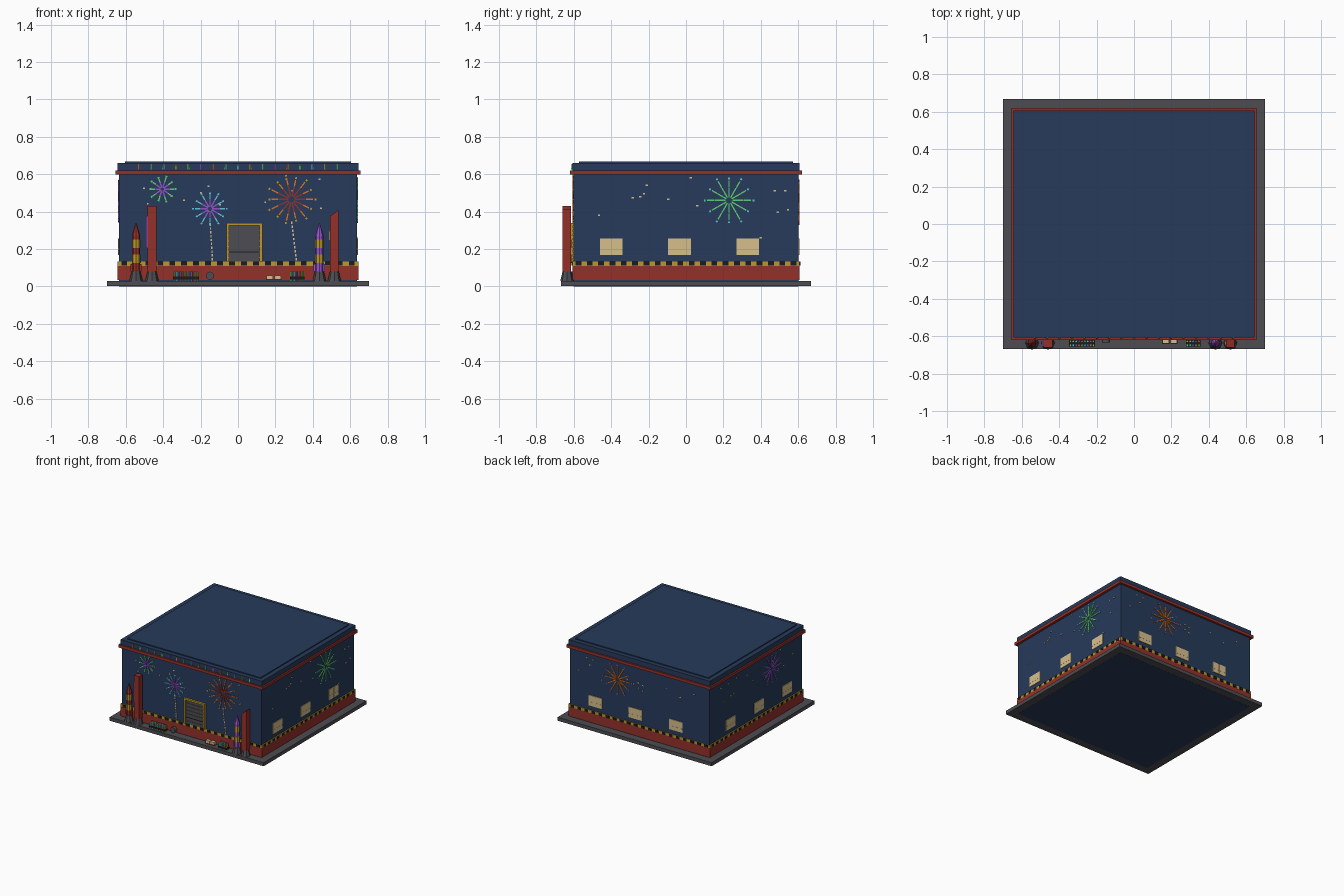
import bpy, bmesh, math, random
from mathutils import Matrix, Vector

if "Cube" in bpy.data.objects:
    bpy.data.objects.remove(bpy.data.objects["Cube"])
random.seed(4)

COLOURS = {
    "navy": (0.02, 0.043, 0.105), "red": (0.30, 0.03, 0.022), "grey": (0.075, 0.075, 0.085),
    "yellow": (0.50, 0.31, 0.025), "cream": (0.68, 0.52, 0.26), "black": (0.012, 0.012, 0.015),
    "orange": (0.75, 0.17, 0.015), "green": (0.12, 0.62, 0.18), "cyan": (0.12, 0.55, 0.72),
    "purple": (0.30, 0.09, 0.62)}
NAMES = list(COLOURS)
MATS = []
for name, rgb in COLOURS.items():
    m = bpy.data.materials.new(name)
    m.use_nodes = True
    m.diffuse_color = (*rgb, 1)
    m.node_tree.nodes["Principled BSDF"].inputs["Base Color"].default_value = (*rgb, 1)
    MATS.append(m)


class Part:
    """Collects coloured solids into one named object."""
    def __init__(self, name):
        self.name, self.bm = name, bmesh.new()

    def paint(self, verts, colour):
        for f in {f for v in verts for f in v.link_faces}:
            f.material_index = NAMES.index(colour)

    def box(self, size, centre, colour, frame=Matrix(), turn=0):
        mat = frame @ Matrix.Translation(centre) @ Matrix.Rotation(turn, 4, "Y") @ Matrix.Diagonal((*size, 1))
        verts = bmesh.ops.create_cube(self.bm, size=1, matrix=mat)["verts"]
        self.paint(verts, colour)
        return verts

    def cone(self, x, y, z0, z1, r0, r1, colour, sides=8):
        mat = Matrix.Translation((x, y, (z0 + z1) / 2))
        verts = bmesh.ops.create_cone(self.bm, cap_ends=True, segments=sides, radius1=r0,
                                      radius2=r1, depth=z1 - z0, matrix=mat)["verts"]
        self.paint(verts, colour)

    def done(self):
        bmesh.ops.recalc_face_normals(self.bm, faces=self.bm.faces)
        mesh = bpy.data.meshes.new(self.name)
        self.bm.to_mesh(mesh)
        self.bm.free()
        for m in MATS:
            mesh.materials.append(m)
        bpy.context.collection.objects.link(bpy.data.objects.new(self.name, mesh))


def single(name, half_x, half_y, z0, z1, colour):
    p = Part(name)
    p.box((2 * half_x, 2 * half_y, z1 - z0), (0, 0, (z0 + z1) / 2), colour)
    p.done()


def wall_frame(axis, normal, dist):
    """Local x runs along the wall, local y points outward, local z is up."""
    n, u = Vector(normal), Vector(axis)
    m = Matrix((u, n, (0, 0, 1))).transposed().to_4x4()
    m.translation = n * dist
    return m


WX, WY = 0.635, 0.602
WALLS = {"front": wall_frame((1, 0, 0), (0, -1, 0), WY), "back": wall_frame((1, 0, 0), (0, 1, 0), WY),
         "left": wall_frame((0, 1, 0), (1, 0, 0), WX), "right": wall_frame((0, 1, 0), (-1, 0, 0), WX)}

# Main building masses
single("ground_slab", 0.70, 0.667, 0.001, 0.03, "grey")
single("building_body", WX, WY, 0, 0.62, "navy")
single("red_plinth", 0.643, 0.607, 0.035, 0.11, "red")
single("hazard_band", 0.643, 0.607, 0.11, 0.133, "yellow")
single("red_cornice", 0.655, 0.619, 0.597, 0.62, "red")
single("parapet", 0.643, 0.607, 0.62, 0.66, "navy")
single("roof_panel", 0.605, 0.572, 0.66, 0.668, "navy")

# Black dashes along the hazard band
dashes = Part("hazard_dashes")
for side, frame in WALLS.items():
    for i in range(20):
        u = (i - 9.5) * (0.064 if side in ("front", "back") else 0.0605)
        dashes.box((0.031, 0.004, 0.021), (u, 0.007, 0.1215), "black", frame)
dashes.done()

# Lit windows with thin cross bars
windows = Part("windows")
for side in ("left", "right", "back"):
    for u in (-0.40, -0.035, 0.33):
        u += 0.07 * (side == "back")
        windows.box((0.122, 0.006, 0.086), (u, 0.002, 0.212), "cream", WALLS[side])
        windows.box((0.003, 0.008, 0.086), (u, 0.002, 0.212), "cream", WALLS[side])
        windows.box((0.122, 0.008, 0.003), (u, 0.002, 0.2), "cream", WALLS[side])
windows.done()

# Roller door
door = Part("roller_door")
F = WALLS["front"]
door.box((0.17, 0.008, 0.2), (0.034, 0.002, 0.232), "grey", F)
for i in range(6):
    door.box((0.166, 0.008, 0.004), (0.034, 0.005, 0.155 + i * 0.029), "black" if i == 1 else "grey", F)
for x in (-0.055, 0.123):
    door.box((0.014, 0.022, 0.205), (x, 0.006, 0.235), "yellow", F)
door.box((0.192, 0.022, 0.014), (0.034, 0.006, 0.333), "yellow", F)
door.done()


def firework(name, side, u, z, r, rays, inner, outer, tip):
    """Thin radial streaks, each with a coloured inner and outer half and a tip."""
    p = Part(name)
    for i in range(rays):
        a = 2 * math.pi * i / rays
        length = r * (1 if i % 2 == 0 else 0.9)
        for t, w, h, colour in ((0.36, 0.45, 0.007, inner), (0.75, 0.3, 0.007, outer),
                                (1, 0, 0.010, tip)):
            d = length * t
            size = (max(w * length, 0.010), 0.007, h)
            p.box(size, (u + d * math.cos(a), 0.002, z + d * math.sin(a)), colour, WALLS[side], -a)
    p.done()


firework("small_firework", "front", -0.405, 0.52, 0.07, 10, "purple", "green", "green")
firework("middle_firework", "front", -0.15, 0.415, 0.09, 12, "purple", "cyan", "cyan")
firework("large_firework", "front", 0.285, 0.465, 0.13, 14, "red", "orange", "yellow")
firework("left_wall_firework", "left", 0.23, 0.46, 0.13, 12, "green", "green", "cyan")
firework("right_wall_firework", "right", -0.2, 0.455, 0.12, 12, "purple", "purple", "purple")
firework("back_wall_firework", "back", 0.2, 0.45, 0.13, 12, "orange", "orange", "purple")

# Dotted trails and scattered sparks
sparks = Part("sparks")
for x0, x1, top in ((-0.148, -0.137, 0.33), (0.288, 0.312, 0.34)):
    for i in range(10):
        t = i / 9
        sparks.box((0.007, 0.006, 0.013), (x0 + (x1 - x0) * t, 0.002, top + (0.145 - top) * t), "cream", F)
SPOTS = ((-0.21, 0.54), (-0.225, 0.495), (-0.245, 0.48), (-0.285, 0.475), (-0.465, 0.38), (-0.095, 0.465),
         (0.025, 0.58), (0.06, 0.43), (0.475, 0.51), (0.53, 0.51), (0.49, 0.395), (0.545, 0.41), (0.40, 0.26))
for u, z in SPOTS:
    sparks.box((0.012, 0.006, 0.008), (u, 0.002, z), "cream", WALLS["left"])
for side, count in (("right", 14), ("back", 14), ("front", 12)):
    for i in range(count):
        u, z = random.uniform(-0.55, 0.55), random.uniform(0.4, 0.58)
        sparks.box((0.010, 0.006, 0.008), (u, 0.002, z), "cream", WALLS[side])
sparks.done()

# Row of bulbs along the front parapet
bulbs = Part("parapet_bulbs")
cycle = ("orange", "green", "cyan", "yellow", "green", "purple")
for i in range(17):
    bulbs.cone((i - 8) * 0.0663, -0.608, 0.624, 0.653, 0.006, 0.004, cycle[i % 6], 6)
bulbs.done()


# Rockets and tall launch tubes on grey stands
def stand(p, x):
    p.cone(x, -0.636, 0.03, 0.08, 0.036, 0.024, "grey", 8)


def rocket(name, x, body, nose):
    p = Part(name)
    stand(p, x)
    p.cone(x, -0.636, 0.08, 0.27, 0.021, 0.021, body)
    p.cone(x, -0.636, 0.27, 0.34, 0.023, 0.002, nose)
    for z in (0.125, 0.205):
        p.cone(x, -0.636, z, z + 0.045, 0.0225, 0.0225, "yellow")
    for s in (-1, 1):
        p.box((0.014, 0.008, 0.04), (x + s * 0.023, -0.636, 0.1), body)
    p.done()


def tube(name, x, top, cut):
    p = Part(name)
    stand(p, x)
    verts = p.box((0.046, 0.046, top - 0.08), (x, -0.637, (top + 0.08) / 2), "red")
    for v in verts:  # sloped top on one side
        if v.co.z > 0.3 and v.co.x < x:
            v.co.z -= cut
    return p


rocket("red_rocket", -0.545, "red", "red")
rocket("purple_rocket", 0.435, "purple", "purple")
left_tube = tube("tall_tube_a", -0.46, 0.43, 0)
left_tube.box((0.012, 0.036, 0.17), (-0.485, -0.637, 0.29), "purple")
left_tube.done()
right_tube = tube("tall_tube_b", 0.515, 0.41, 0.035)
right_tube.box((0.006, 0.02, 0.05), (0.49, -0.637, 0.27), "cream")
right_tube.done()

# Small goods set along the front
goods = Part("small_goods")
tints = ("yellow", "green", "cyan", "purple")
for x0, count in ((-0.34, 9), (0.285, 5)):
    for i in range(count):
        for y in (-0.628, -0.648):
            goods.cone(x0 + i * 0.0155, y, 0.03, 0.08, 0.007, 0.007, tints[(i + (y < -0.64)) % 4], 6)
    goods.box((count * 0.0155, 0.036, 0.014), (x0 + (count - 1) * 0.00775, -0.638, 0.045), "black")
for x in (0.17, 0.213):
    goods.box((0.036, 0.025, 0.022), (x, -0.627, 0.048), "cream")
    goods.box((0.038, 0.027, 0.006), (x, -0.627, 0.036), "red")
roll = Matrix.Translation((-0.15, -0.62, 0.057)) @ Matrix.Rotation(math.pi / 2, 4, "X")
ring = bmesh.ops.create_cone(goods.bm, cap_ends=True, segments=12, radius1=0.022, radius2=0.022,
                             depth=0.026, matrix=roll)["verts"]
goods.paint(ring, "grey")
goods.done()
